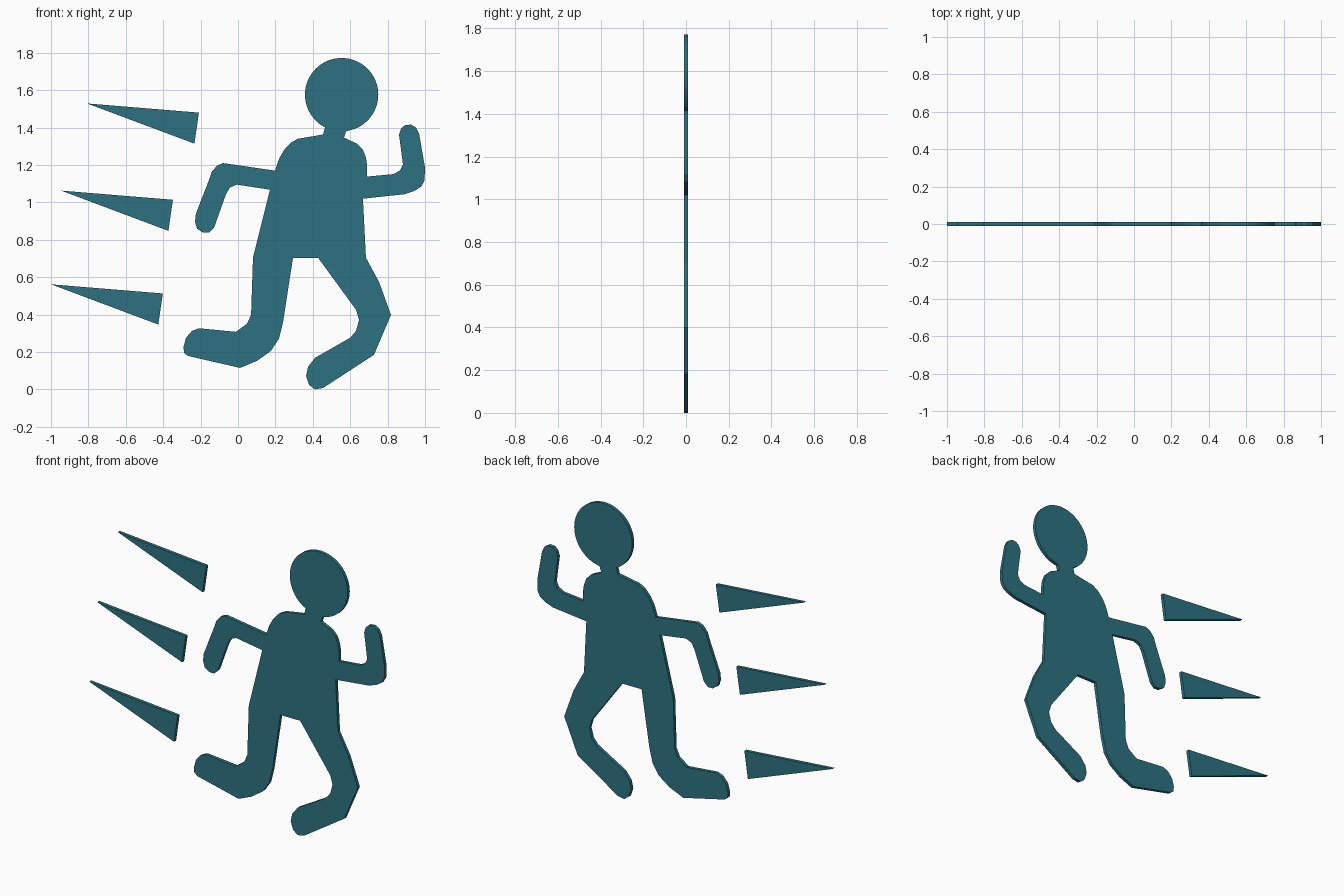
import bpy, bmesh, math

THICK = 0.02
teal = bpy.data.materials.new("teal")
teal.diffuse_color = (0.025, 0.17, 0.22, 1)


def plate(name, outline):
    """Cut a flat plate from an (x, z) outline, centred on y = 0."""
    bm = bmesh.new()
    face = bm.faces.new([bm.verts.new((x, -THICK / 2, z)) for x, z in outline])
    ext = bmesh.ops.extrude_face_region(bm, geom=[face], use_keep_orig=True)
    verts = [g for g in ext["geom"] if isinstance(g, bmesh.types.BMVert)]
    bmesh.ops.translate(bm, verts=verts, vec=(0, THICK, 0))
    bmesh.ops.recalc_face_normals(bm, faces=bm.faces)
    mesh = bpy.data.meshes.new(name)
    bm.to_mesh(mesh)
    bm.free()
    mesh.materials.append(teal)
    obj = bpy.data.objects.new(name, mesh)
    bpy.context.collection.objects.link(obj)
    return obj


# Seams shared by the torso and limbs, so the plates meet edge to edge
back_shoulder = [(.198, 1.17), (.171, 1.068)]
back_hip = [(.08, .704), (.294, .704)]
front_hip = [(.428, .704), (.684, .704)]
front_shoulder = [(.668, 1.02), (.69, 1.138)]

# Head
plate("head", [(.554 + .196 * math.cos(a), 1.576 + .196 * math.sin(a))
               for a in (math.tau * i / 64 for i in range(64))])

# Torso with neck
plate("torso", [(.465, 1.40), (.455, 1.363), (.32, 1.34), (.283, 1.32), (.246, 1.28),
                (.22, 1.234)] + back_shoulder + back_hip + front_hip + front_shoulder +
      [(.69, 1.20), (.684, 1.24), (.668, 1.282), (.636, 1.314), (.567, 1.346), (.58, 1.384)])

# Arms
plate("back_arm", [back_shoulder[0], (-.08, 1.21), (-.112, 1.197), (-.14, 1.164),
                   (-.155, 1.12), (-.225, .94), (-.23, .897), (-.219, .859), (-.187, .838),
                   (-.155, .838), (-.128, .865), (-.064, 1.044), (-.043, 1.08),
                   (-.005, 1.095), back_shoulder[1]])
plate("front_arm", [front_shoulder[1], (.829, 1.151), (.866, 1.17), (.882, 1.202),
                    (.861, 1.362), (.872, 1.395), (.893, 1.413), (.925, 1.416), (.952, 1.4),
                    (.968, 1.368), (1.0, 1.186), (.997, 1.116), (.979, 1.084),
                    (.947, 1.063), (.893, 1.044), front_shoulder[0]])

# Legs
plate("back_leg", [back_hip[0], (.07, .399), (.048, .351), (-.011, .308), (-.209, .327),
                   (-.246, .313), (-.278, .276), (-.291, .228), (-.289, .195), (-.267, .179),
                   (.011, .115), (.102, .153), (.176, .206), (.219, .27), (.241, .361),
                   back_hip[1]])
plate("front_leg", [front_hip[0], (.631, .426), (.647, .372), (.631, .313), (.599, .276),
                    (.412, .169), (.374, .12), (.364, .072), (.38, .024), (.412, 0),
                    (.455, .008), (.727, .185), (.818, .399), (.754, .575), front_hip[1]])

# Speed streaks: the same triangle repeated down the back
for i, (dx, dz) in enumerate([(0, 0), (-.139, -.466), (-.193, -.967)]):
    plate(f"speed_streak_{i + 1}", [(x + dx, z + dz) for x, z in
                                    [(-.807, 1.529), (-.209, 1.48), (-.233, 1.314)]])
